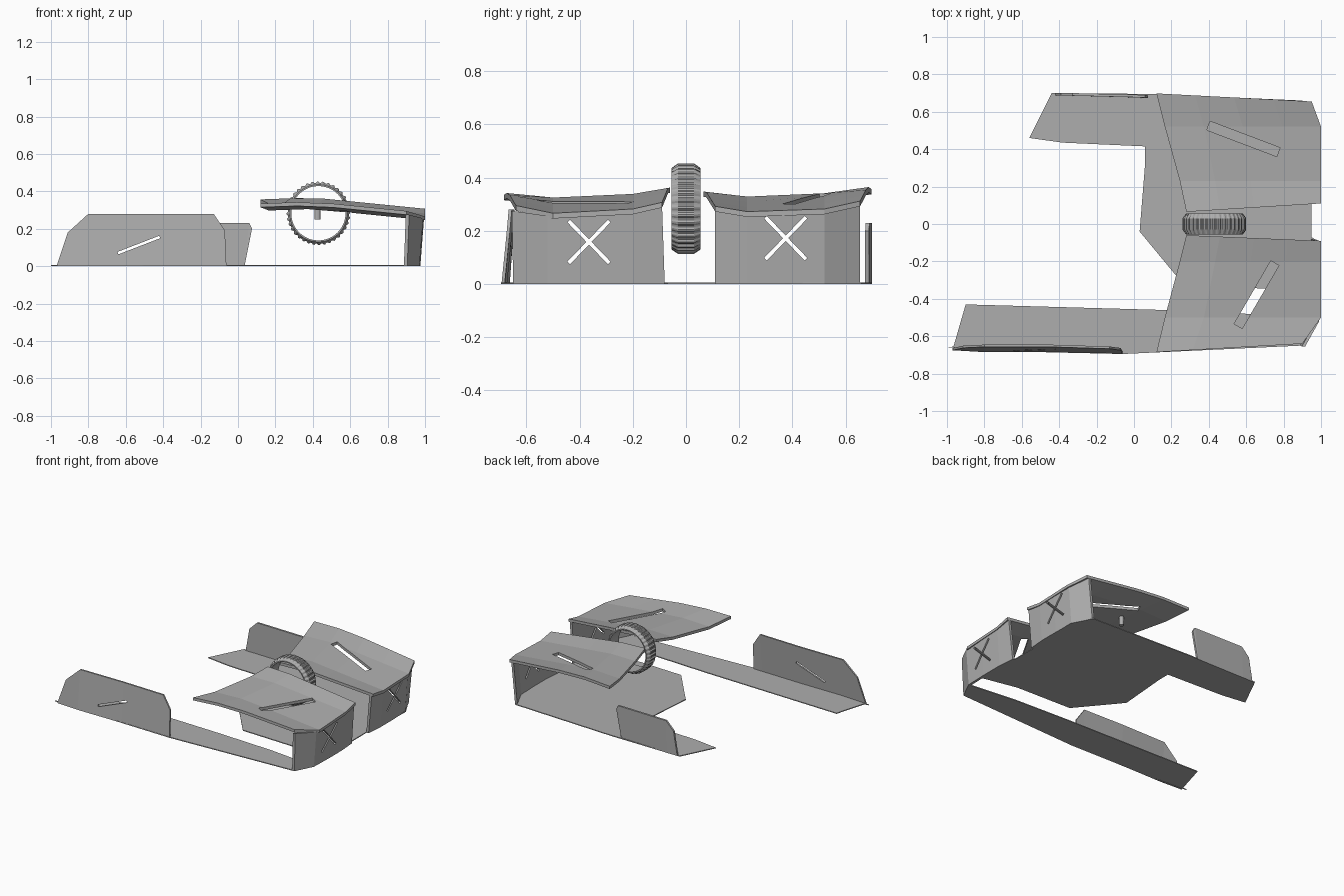
import bpy, bmesh, math
from mathutils import Vector, Matrix

if "Cube" in bpy.data.objects:
    bpy.data.objects.remove(bpy.data.objects["Cube"])

grey = bpy.data.materials.new("plain grey")
grey.diffuse_color = (0.42, 0.42, 0.42, 1)
grey.use_nodes = True
grey.node_tree.nodes["Principled BSDF"].inputs["Base Color"].default_value = grey.diffuse_color


def finish(name, bm):
    bmesh.ops.recalc_face_normals(bm, faces=bm.faces)
    me = bpy.data.meshes.new(name)
    bm.to_mesh(me)
    bm.free()
    me.materials.append(grey)
    ob = bpy.data.objects.new(name, me)
    bpy.context.collection.objects.link(ob)
    return ob


def sheet(name, columns, rows, offset):
    """Closed bent panel: columns are (start, end) points, offset gives the thickness."""
    bm = bmesh.new()
    off = Vector(offset)
    layers = []
    for o in (Vector(), off):
        layers.append([[bm.verts.new(Vector(a).lerp(Vector(b), r / rows) + o)
                        for r in range(rows + 1)] for a, b in columns])
    n = len(columns) - 1
    for g in layers:
        for i in range(n):
            for j in range(rows):
                bm.faces.new((g[i][j], g[i + 1][j], g[i + 1][j + 1], g[i][j + 1]))
    g, h = layers
    rim = ([(i, 0) for i in range(n)] + [(n, j) for j in range(rows)]
           + [(i, rows) for i in range(n, 0, -1)] + [(0, j) for j in range(rows, 0, -1)])
    for (a, b), (c, d) in zip(rim, rim[1:] + rim[:1]):
        bm.faces.new((g[a][b], g[c][d], h[c][d], h[a][b]))
    return finish(name, bm)


def slab(name, outline, z0, z1):
    bm = bmesh.new()
    f = bm.faces.new([bm.verts.new((x, y, z0)) for x, y in outline])
    top = bmesh.ops.extrude_face_region(bm, geom=[f])["geom"]
    bmesh.ops.translate(bm, vec=(0, 0, z1 - z0),
                        verts=[v for v in top if isinstance(v, bmesh.types.BMVert)])
    return finish(name, bm)


def slot(ob, centre, size, axis, angle):
    """Cut a rotated rectangular slot through a panel."""
    bm = bmesh.new()
    m = Matrix.Translation(centre) @ Matrix.Rotation(angle, 4, axis) @ Matrix.Diagonal((*size, 1))
    bmesh.ops.create_cube(bm, size=1, matrix=m)
    cutter = finish("slot_cutter", bm)
    mod = ob.modifiers.new("slot", "BOOLEAN")
    mod.operation, mod.solver, mod.object = "DIFFERENCE", "EXACT", cutter
    cutter.hide_render = True
    cutter.hide_viewport = True
    cutter.display_type = "WIRE"


# Thin floor with a short arm at the back and a long, separate arm in front
slab("floor", [(-.44, .70), (-.56, .46), (-.38, .435), (.06, .415), (.06, .33), (.03, -.04),
               (.22, -.27), (.27, -.33), (.7, -.345), (.965, -.40), (.965, -.08), (.95, -.07),
               (.95, .11), (.965, .12), (.975, .52), (.90, .66), (.12, .695)], 0, .006)
slab("front_arm", [(-1, -.66), (-.965, -.655), (-.9, -.43), (.17, -.46), (.6, -.48), (.965, -.52),
                   (.9, -.65), (-.06, -.695), (-.5, -.685)], 0, .006)


# Roof panels, creased along their length and bowed from front to rear
def roof(name, lines, slot_mid, slot_len, slot_angle):
    cols = [((x0, y0, z), (x1, y1, z)) for x0, y0, x1, y1, z in lines]
    ob = sheet(name, cols, 4, (0, 0, -.02))
    for v in ob.data.vertices:
        x = v.co.x
        v.co.z += .01 * (x - .12) / .28 if x < .4 else .01 - .06 * (x - .4) / .6
    slot(ob, (*slot_mid, .3), (slot_len, .05, .4), "Z", slot_angle)


roof("front_roof", [(.12, -.685, .90, -.64, .335), (.165, -.5, 1, -.5, .316),
                    (.245, -.2, 1, -.2, .332), (.28, -.06, 1, -.09, .357)],
     (.655, -.378), .39, math.atan2(.335, .195))
roof("rear_roof", [(.28, .065, 1, .11, .342), (.245, .23, 1, .23, .322),
                   (.165, .52, 1, .52, .332), (.12, .698, .95, .655, .357)],
     (.585, .455), .40, math.atan2(-.14, .37))


# End walls, leaning outward and folded in at the outer corners, with crossed slots
def wall(name, pts, mid):
    cols = [((x, y, 0), (x + lean, yt, z)) for x, y, yt, lean, z in pts]
    ob = sheet(name, cols, 1, (-.018, 0, 0))
    for s in (1, -1):
        slot(ob, (.97, *mid), (.3, .22, .014), "X", s * math.radians(46))


wall("front_wall", [(.905, -.65, -.655, .01, .275), (.97, -.52, -.52, .02, .256),
                    (.975, -.36, -.36, .02, .262), (.975, -.2, -.2, .02, .272),
                    (.965, -.08, -.09, .025, .292)], (-.365, .158))
wall("rear_wall", [(.965, .11, .11, .025, .28), (.975, .23, .23, .02, .262),
                   (.975, .37, .37, .02, .265), (.97, .52, .52, .02, .272),
                   (.905, .655, .655, .03, .293)], (.375, .172))

# Side fins: each column is bottom x, top x, bottom y, top y, top z
fins = {"front_fin": ([(-.97, -.91, -.675, -.662, .18), (-.8, -.8, -.685, -.657, .28),
                       (-.45, -.45, -.685, -.657, .28), (-.13, -.13, -.692, -.667, .28),
                       (-.062, -.07, -.694, -.675, .19)], .012),
        "rear_fin": ([(-.42, -.39, .70, .70, .17), (-.34, -.33, .70, .70, .23),
                      (.03, .06, .69, .69, .23), (.035, .075, .688, .688, .2)], -.014)}
for name, (cols, thick) in fins.items():
    ob = sheet(name, [((a, y0, 0), (b, y1, z)) for a, b, y0, y1, z in cols], 1, (0, thick, 0))
    if name == "front_fin":
        slot(ob, (-.53, -.67, .113), (.24, .2, .014), "Y", -math.atan2(.085, .22))

# Ribbed ring: a bevelled band whose outer surface alternates in height
bm = bmesh.new()
ribs = 36
rings = []
for i in range(ribs * 4):
    a = 2 * math.pi * i / (ribs * 4)
    top = .170 if i % 4 < 2 else .163
    profile = [(.145, -.055), (.153, -.055), (top, -.03), (top, .03), (.153, .055), (.145, .055)]
    rings.append([bm.verts.new((.43 + r * math.cos(a), y, .283 + r * math.sin(a)))
                  for r, y in profile])
for p, q in zip(rings, rings[1:] + rings[:1]):
    for j in range(6):
        k = (j + 1) % 6
        bm.faces.new((p[j], p[k], q[k], q[j]))
finish("ribbed_ring", bm)

# Small peg hanging below the rear roof
bm = bmesh.new()
bmesh.ops.create_cone(bm, cap_ends=True, segments=12, radius1=.015, radius2=.015, depth=.08,
                      matrix=Matrix.Translation((.425, .38, .29)))
finish("peg", bm)
